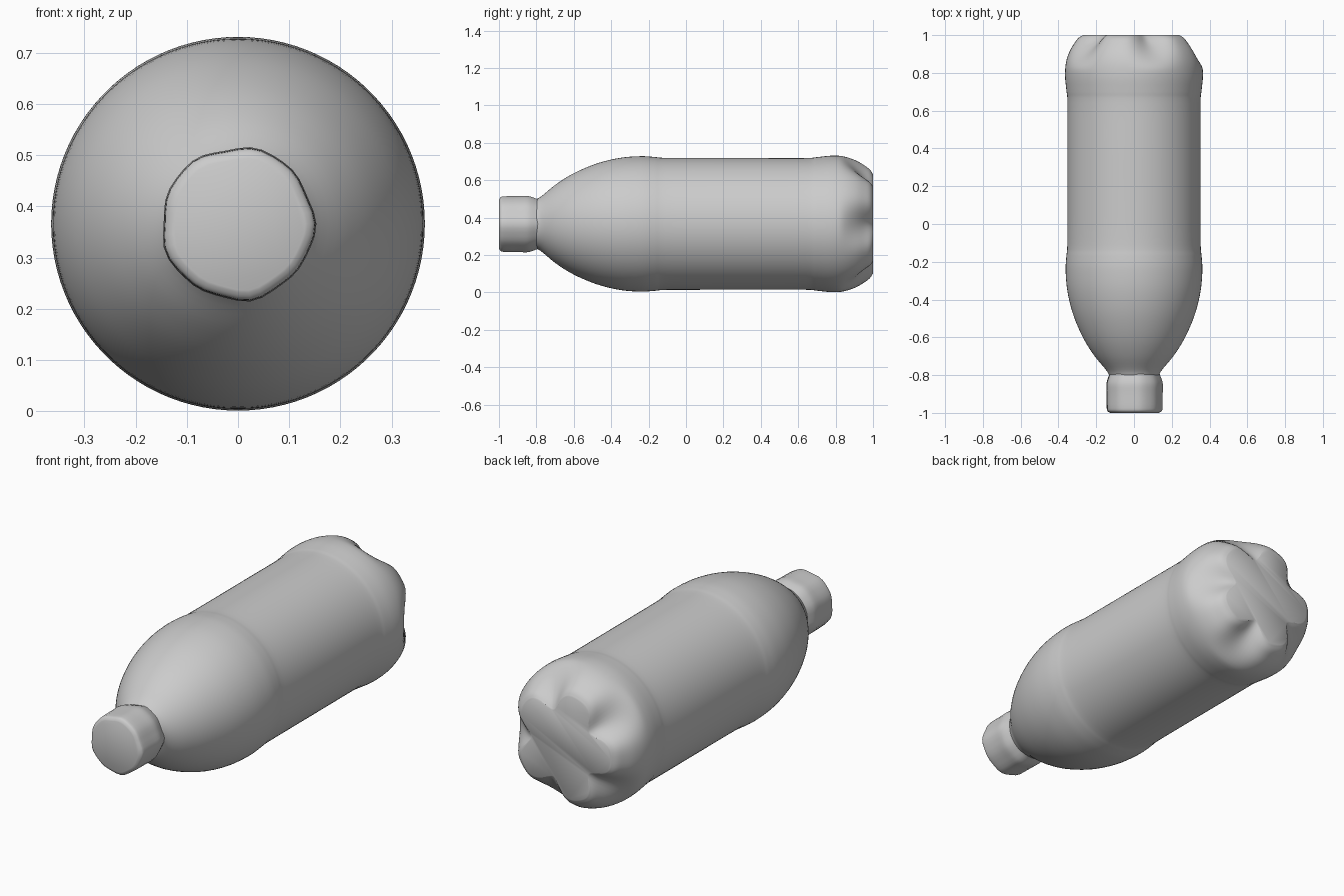
import bpy, bmesh, math
from mathutils import Vector

cube = bpy.data.objects.get("Cube")
if cube:
    bpy.data.objects.remove(cube, do_unlink=True)

AXIS_Z = 0.366

grey = bpy.data.materials.new("plain grey")
grey.use_nodes = True
colour = (0.6, 0.6, 0.6, 1)
grey.diffuse_color = colour
grey.node_tree.nodes["Principled BSDF"].inputs["Base Color"].default_value = colour


def smooth_profile(points, steps):
    """Catmull-Rom curve through (y, radius) points."""
    pts = [Vector(p) for p in points]
    pts = [2 * pts[0] - pts[1]] + pts + [2 * pts[-1] - pts[-2]]
    out = []
    for a, b, c, d in zip(pts, pts[1:], pts[2:], pts[3:]):
        for i in range(steps):
            t = i / steps
            out.append(0.5 * (2 * b + (c - a) * t + (2 * a - 5 * b + 4 * c - d) * t * t
                              + (3 * b - a - 3 * c + d) * t ** 3))
    return out + [pts[-2]]


def lathe(name, profile, segments, shape, cap_start, cap_end):
    """Revolve (y, radius) pairs about the y axis; shape(angle, y) scales the radius."""
    bm = bmesh.new()
    rings = []
    for y, r in profile:
        ring = []
        for i in range(segments):
            a = math.tau * i / segments
            s = r * shape(a, y)
            ring.append(bm.verts.new((s * math.cos(a), y, AXIS_Z + s * math.sin(a))))
        rings.append(ring)
    for lo, hi in zip(rings, rings[1:]):
        for i in range(segments):
            j = (i + 1) % segments
            bm.faces.new((lo[i], lo[j], hi[j], hi[i]))
    if cap_start:
        bm.faces.new(rings[0])
    if cap_end:
        bm.faces.new(rings[-1])
    bmesh.ops.recalc_face_normals(bm, faces=bm.faces)
    mesh = bpy.data.meshes.new(name)
    bm.to_mesh(mesh)
    bm.free()
    mesh.materials.append(grey)
    obj = bpy.data.objects.new(name, mesh)
    bpy.context.collection.objects.link(obj)
    bpy.ops.object.select_all(action='DESELECT')
    obj.select_set(True)
    bpy.context.view_layer.objects.active = obj
    bpy.ops.object.shade_smooth_by_angle(angle=math.radians(40))
    return obj


def base_lobes(a, y):
    """Five rounded feet at the base, with a notch between each pair."""
    depth = max(0.0, min(1.0, (y - 0.82) / 0.18))
    notch = (0.5 + 0.5 * math.cos(5 * a)) ** 2
    return 1 - 0.34 * depth ** 1.4 * notch


def cap_wobble(a, y):
    """Slightly uneven, many-sided outline."""
    return 1 + 0.018 * math.cos(5 * a + 0.6) + 0.012 * math.cos(9 * a)


# Bottle body: shoulder, straight side, bulged base
body_points = [(-0.80, 0.132), (-0.77, 0.150), (-0.70, 0.208), (-0.62, 0.260),
               (-0.53, 0.303), (-0.44, 0.334), (-0.34, 0.355), (-0.24, 0.362),
               (-0.17, 0.358), (-0.11, 0.353), (0.10, 0.352), (0.40, 0.352),
               (0.64, 0.352), (0.70, 0.357), (0.78, 0.365), (0.85, 0.361),
               (0.91, 0.343), (0.96, 0.314), (0.985, 0.294), (1.0, 0.270)]
lathe("bottle_body", smooth_profile(body_points, 4), 100, base_lobes, False, True)

# Screw cap and neck
cap_points = [(-1.0, 0.128), (-0.992, 0.141), (-0.975, 0.147), (-0.90, 0.148),
              (-0.85, 0.149), (-0.82, 0.142), (-0.79, 0.132), (-0.765, 0.138)]
lathe("bottle_cap", smooth_profile(cap_points, 3), 40, cap_wobble, True, False)
